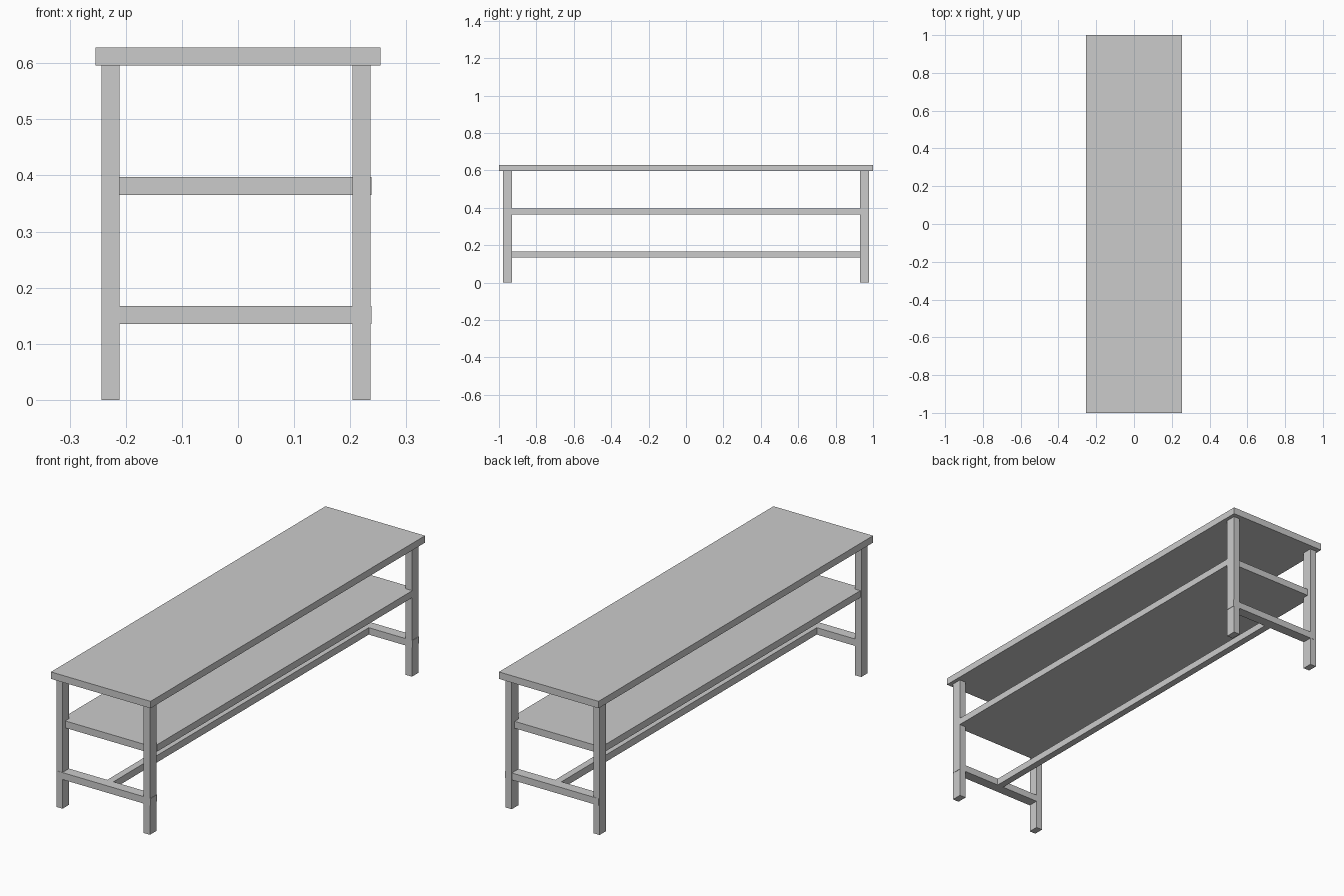
import bpy
import bmesh

if "Cube" in bpy.data.objects:
    bpy.data.objects.remove(bpy.data.objects["Cube"])


def prism(name, outline, z0, z1):
    """Extrude a flat outline from z0 up to z1."""
    bm = bmesh.new()
    face = bm.faces.new([bm.verts.new((x, y, z0)) for x, y in outline])
    top = bmesh.ops.extrude_face_region(bm, geom=[face])["geom"]
    bmesh.ops.translate(bm, vec=(0, 0, z1 - z0),
                        verts=[v for v in top if isinstance(v, bmesh.types.BMVert)])
    bmesh.ops.recalc_face_normals(bm, faces=bm.faces)
    mesh = bpy.data.meshes.new(name)
    bm.to_mesh(mesh)
    bm.free()
    obj = bpy.data.objects.new(name, mesh)
    bpy.context.collection.objects.link(obj)
    return obj


def box(name, x0, x1, y0, y1, z0, z1):
    return prism(name, [(x0, y0), (x1, y0), (x1, y1), (x0, y1)], z0, z1)


INNER_Y = 0.93   # inner face of the legs and end rails

# Bench top
box("bench_top", -0.254, 0.254, -1, 1, 0.596, 0.628)

# Legs and low end rails; rails run through the legs and sit slightly proud
for end, s in (("front", -1), ("back", 1)):
    for side, x0, x1, outer in (("left", -0.243, -0.211, 0.977),
                                ("right", 0.204, 0.2365, 0.979)):
        ya, yb = sorted((s * INNER_Y, s * outer))
        box(f"{end}_{side}_leg", x0, x1, ya, yb, 0, 0.596)
    ya, yb = sorted((s * INNER_Y, s * 0.978))
    box(f"{end}_end_rail", -0.239, 0.238, ya, yb, 0.135, 0.167)

# Long central stretcher between the end rails
box("stretcher", -0.016, 0.016, -INNER_Y, INNER_Y, 0.135, 0.167)

# Shelf with its corners notched around the legs
W, L, R, T = 0.238, -0.211, 0.204, 0.957
prism("shelf", [(-W, -INNER_Y), (L, -INNER_Y), (L, -T), (R, -T),
                (R, -INNER_Y), (W, -INNER_Y), (W, INNER_Y), (R, INNER_Y),
                (R, T), (L, T), (L, INNER_Y), (-W, INNER_Y)], 0.365, 0.397)
